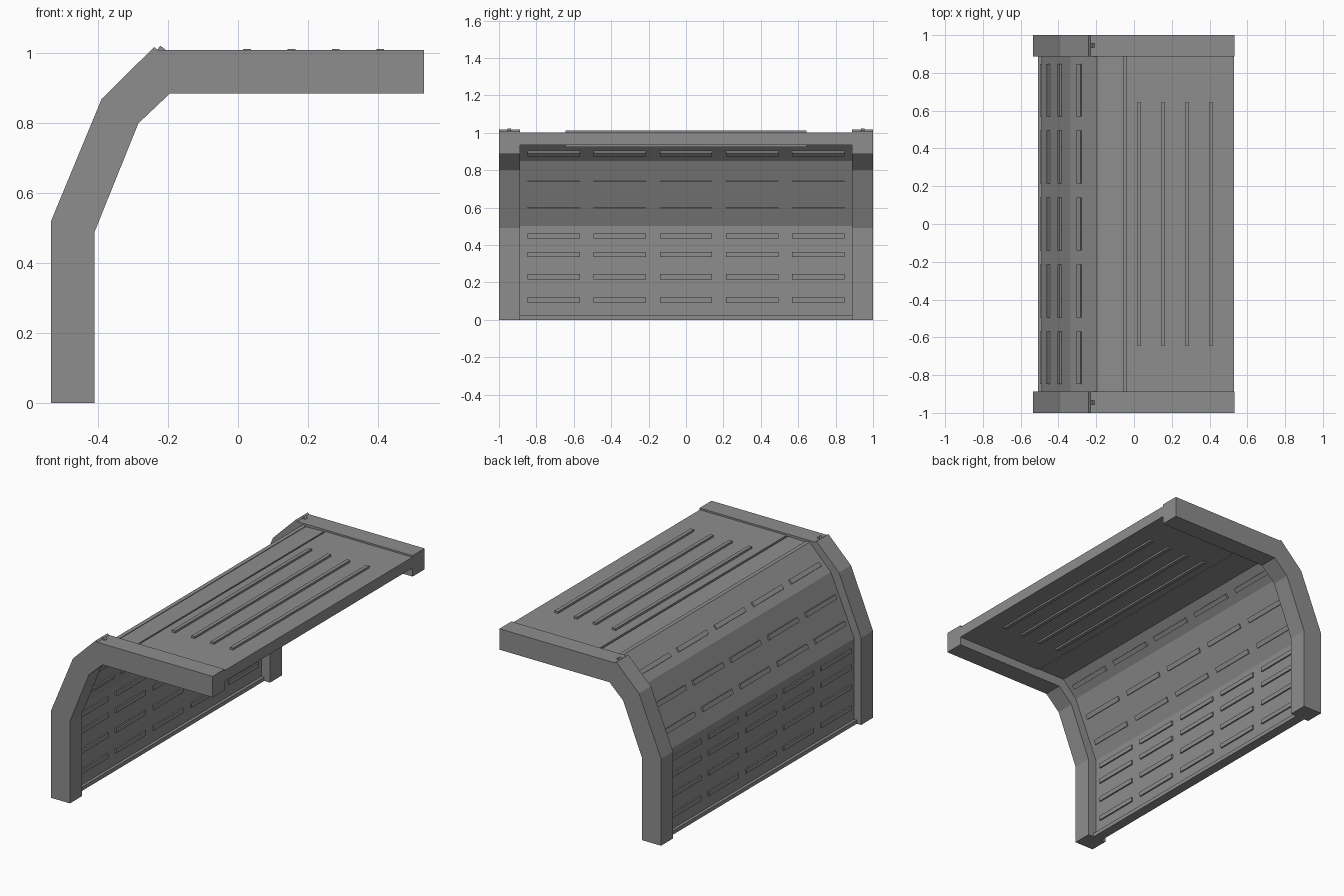
import bpy, bmesh, math
from mathutils import Vector

if "Cube" in bpy.data.objects:
    bpy.data.objects.remove(bpy.data.objects["Cube"])

grey = bpy.data.materials.new("steel grey")
grey.diffuse_color = (0.27, 0.27, 0.27, 1)
grey.use_nodes = True
grey.node_tree.nodes["Principled BSDF"].inputs["Base Color"].default_value = grey.diffuse_color


def extrude_profile(name, pts, y0, y1):
    """Closed x-z outline extruded along y."""
    bm = bmesh.new()
    face = bm.faces.new([bm.verts.new((x, y0, z)) for x, z in pts])
    ext = bmesh.ops.extrude_face_region(bm, geom=[face])
    moved = [v for v in ext["geom"] if isinstance(v, bmesh.types.BMVert)]
    bmesh.ops.translate(bm, verts=moved, vec=(0, y1 - y0, 0))
    bmesh.ops.recalc_face_normals(bm, faces=bm.faces)
    mesh = bpy.data.meshes.new(name)
    bm.to_mesh(mesh)
    bm.free()
    obj = bpy.data.objects.new(name, mesh)
    bpy.context.collection.objects.link(obj)
    mesh.materials.append(grey)
    return obj


def box_outline(x0, x1, z0, z1):
    return [(x0, z0), (x1, z0), (x1, z1), (x0, z1)]


def slat_outline(x, z, direction, width, depth):
    """Rectangle centred on (x, z), its width along the given direction."""
    d = Vector(direction).normalized()
    n = Vector((-d.y, d.x))
    c = Vector((x, z))
    return [tuple(c + d * a * width / 2 + n * b * depth / 2)
            for a, b in ((-1, -1), (1, -1), (1, 1), (-1, 1))]


# Bent end frames, with a small latch on each
frame = [(-0.535, 0), (-0.41, 0), (-0.41, 0.49), (-0.285, 0.80),
         (-0.195, 0.885), (0.532, 0.885), (0.532, 1.01), (-0.23, 1.01),
         (-0.24, 1.018), (-0.39, 0.87), (-0.535, 0.52)]
latch = [(-0.236, 1.005), (-0.208, 1.005), (-0.208, 1.011), (-0.222, 1.022)]
for side, s in (("front", -1), ("back", 1)):
    extrude_profile(side + "_frame", frame, s * 0.887, s * 1.0)
    extrude_profile(side + "_latch", latch, s * 0.935, s * 0.955)

# Folded wall panel: upright, steep slope, shallow slope
wall = [(-0.49, 0), (-0.465, 0), (-0.465, 0.5), (-0.317, 0.848),
        (-0.185, 0.98), (-0.17, 1.0), (-0.195, 1.0),
        (-0.336, 0.859), (-0.49, 0.505)]
extrude_profile("wall_panel", wall, -0.888, 0.888)
extrude_profile("wall_sill", box_outline(-0.507, -0.448, 0, 0.023), -0.888, 0.888)

# Roof plate and the narrow strip joining it to the wall
extrude_profile("roof_plate", box_outline(-0.042, 0.53, 0.935, 1.0), -0.888, 0.888)
strip = [(-0.225, 0.94), (-0.053, 0.94), (-0.053, 0.998), (-0.174, 0.994)]
extrude_profile("roof_strip", strip, -0.888, 0.888)
extrude_profile("roof_seam", box_outline(-0.054, -0.041, 0.95, 0.985), -0.888, 0.888)

# Long ribs through the roof
for i in range(4):
    x = 0.026 + i * 0.127
    extrude_profile("roof_rib", box_outline(x - 0.011, x + 0.011, 0.925, 1.012),
                    -0.643, 0.643)

# Rows of short slats through the wall
steep, shallow = (0.42, 1.0), (1, 1)
rows = [(-0.4775, z, (0, 1)) for z in (0.107, 0.23, 0.348, 0.447)]
rows += [(-0.441, 0.593, steep), (-0.380, 0.735, steep), (-0.279, 0.898, shallow)]
for x, z, direction in rows:
    for col in range(-2, 3):
        y = col * 0.354
        extrude_profile("wall_slat", slat_outline(x, z, direction, 0.027, 0.042),
                        y - 0.14, y + 0.14)
